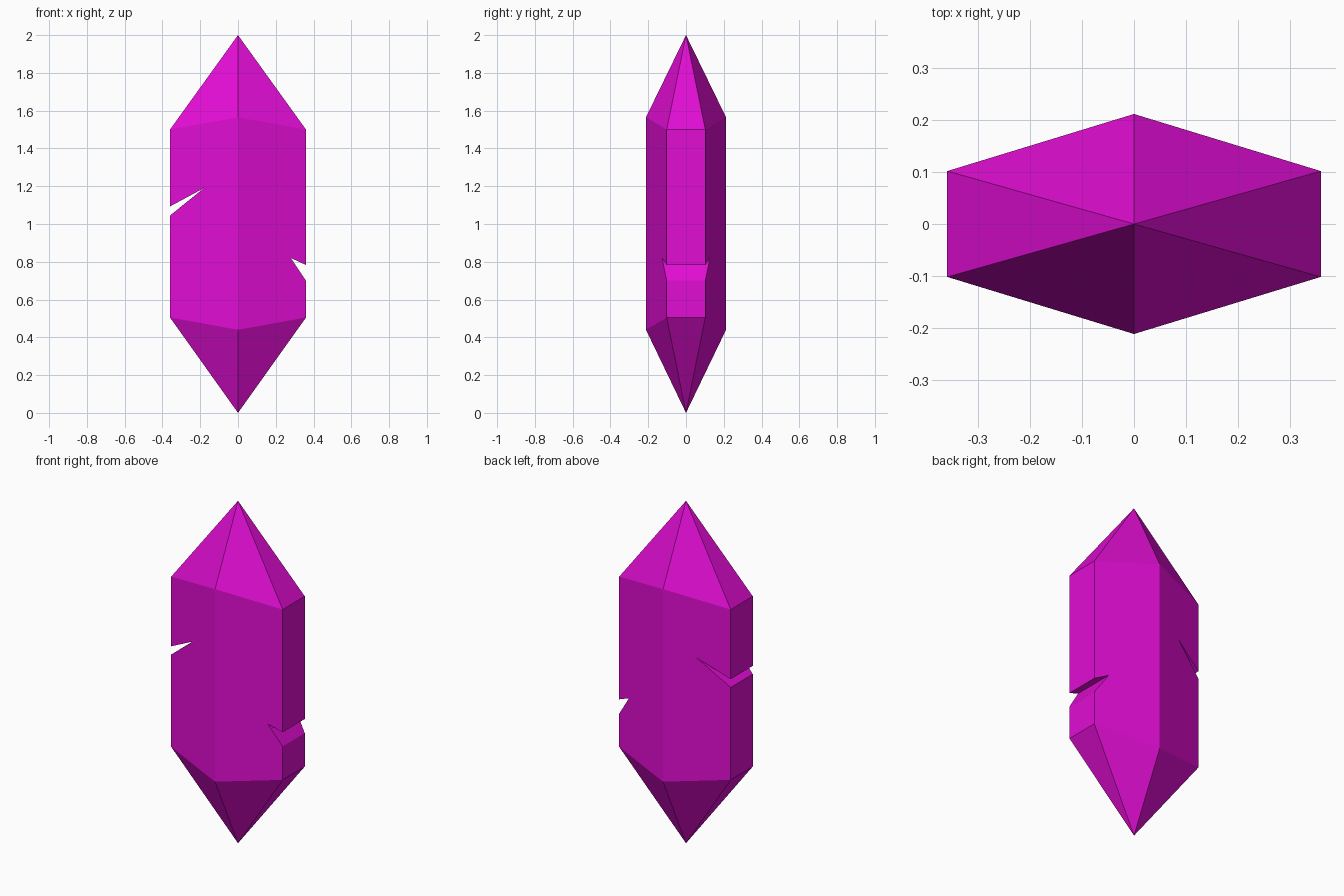
import bpy
import bmesh

if "Cube" in bpy.data.objects:
    bpy.data.objects.remove(bpy.data.objects["Cube"])

HALF_W, CORNER_Y, RIDGE_Y = 0.36, 0.102, 0.212

magenta = bpy.data.materials.new("crystal_magenta")
magenta.diffuse_color = (0.75, 0.004, 0.65, 1)
magenta.use_nodes = True
magenta.node_tree.nodes["Principled BSDF"].inputs["Base Color"].default_value = magenta.diffuse_color


def mesh_object(name, bm):
    bmesh.ops.recalc_face_normals(bm, faces=bm.faces[:])
    mesh = bpy.data.meshes.new(name)
    bm.to_mesh(mesh)
    bm.free()
    mesh.materials.append(magenta)
    obj = bpy.data.objects.new(name, mesh)
    bpy.context.collection.objects.link(obj)
    return obj


# Six-sided shard: two rings closed by a point at each end
outline = [(0, -RIDGE_Y), (HALF_W, -CORNER_Y), (HALF_W, CORNER_Y),
           (0, RIDGE_Y), (-HALF_W, CORNER_Y), (-HALF_W, -CORNER_Y)]
bm = bmesh.new()
rings = []
for ridge_z, corner_z in ((0.44, 0.505), (1.565, 1.5)):
    rings.append([bm.verts.new((x, y, ridge_z if x == 0 else corner_z))
                  for x, y in outline])
low, high = rings
bottom_tip = bm.verts.new((0, 0, 0))
top_tip = bm.verts.new((0, 0, 2))
for i in range(6):
    j = (i + 1) % 6
    bm.faces.new((low[i], low[j], high[j], high[i]))
    bm.faces.new((bottom_tip, low[j], low[i]))
    bm.faces.new((top_tip, high[i], high[j]))
crystal = mesh_object("crystal", bm)


def cut_notch(name, tip, upper, lower):
    """Cut a wedge through the full depth; points are (x, z)."""
    # Push the open end of the wedge out past the side
    ends = [(2 * x - tip[0], 2 * z - tip[1]) for x, z in (upper, lower)]
    wedge = bmesh.new()
    face = wedge.faces.new([wedge.verts.new((x, -0.4, z))
                            for x, z in (tip, *ends)])
    ext = bmesh.ops.extrude_face_region(wedge, geom=[face])
    moved = [g for g in ext["geom"] if isinstance(g, bmesh.types.BMVert)]
    bmesh.ops.translate(wedge, verts=moved, vec=(0, 0.8, 0))
    # extrude_face_region keeps the first cap when it has no neighbours
    if len(wedge.faces) < 5:
        bmesh.ops.holes_fill(wedge, edges=wedge.edges[:])
    cutter = mesh_object(name, wedge)
    cutter.hide_render = True
    mod = crystal.modifiers.new(name, "BOOLEAN")
    mod.operation = "DIFFERENCE"
    mod.solver = "EXACT"
    mod.object = cutter
    bpy.context.view_layer.objects.active = crystal
    bpy.ops.object.modifier_apply(modifier=mod.name)
    bpy.data.objects.remove(cutter)


# Chips in the two side edges
cut_notch("left_notch", (-0.18, 1.19), (-HALF_W, 1.093), (-HALF_W, 1.045))
cut_notch("right_notch", (0.28, 0.82), (HALF_W, 0.783), (HALF_W, 0.70))
